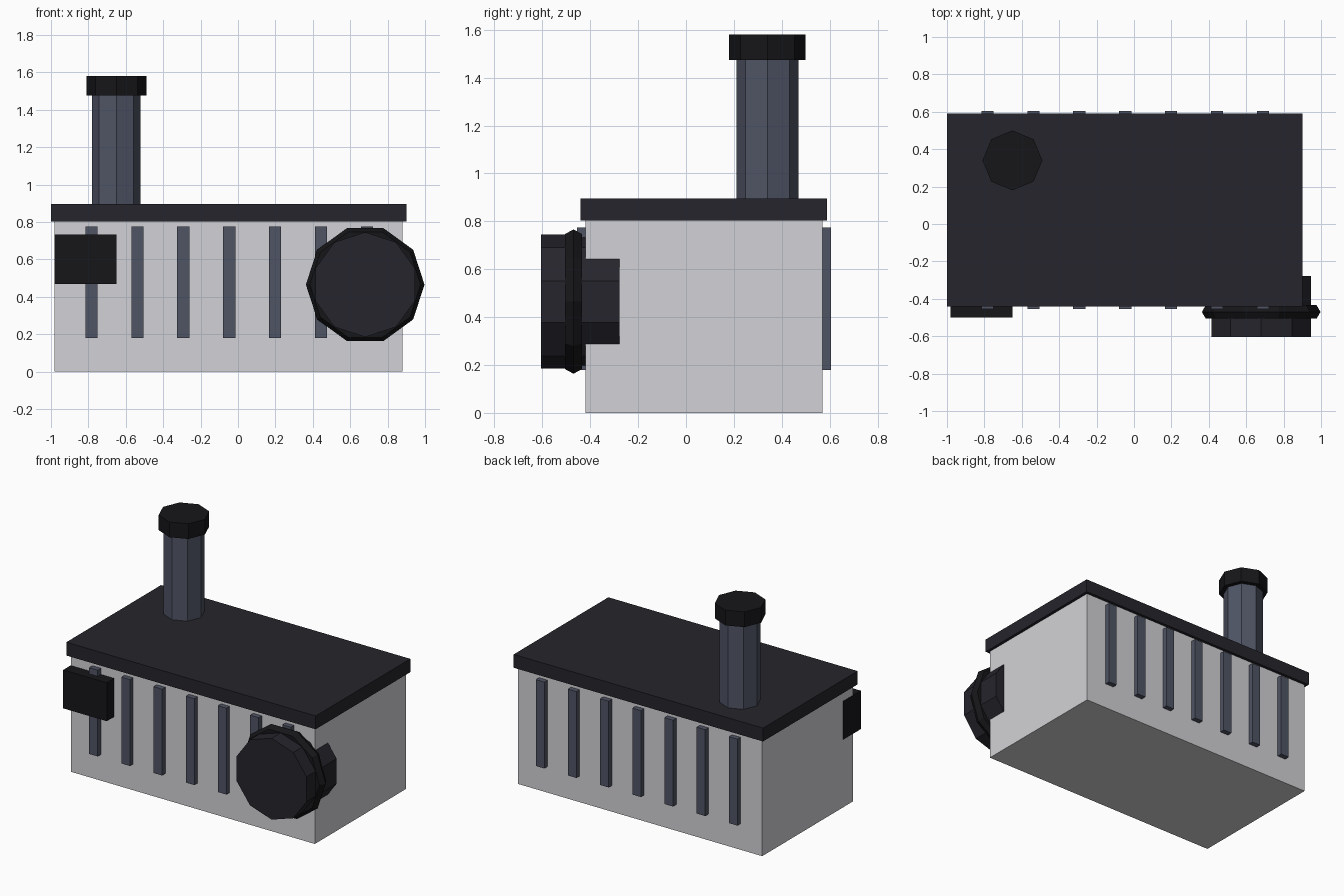
import bpy
from math import pi

if "Cube" in bpy.data.objects:
    bpy.data.objects.remove(bpy.data.objects["Cube"])


def paint(name, rgb):
    m = bpy.data.materials.new(name)
    m.diffuse_color = (*rgb, 1)
    m.use_nodes = True
    m.node_tree.nodes["Principled BSDF"].inputs["Base Color"].default_value = m.diffuse_color
    return m


PALE = paint("pale_grey", (0.65, 0.65, 0.68))
DARK = paint("dark_roof", (0.018, 0.018, 0.025))
BLACK = paint("black", (0.008, 0.008, 0.01))
STEEL = paint("blue_steel", (0.08, 0.09, 0.13))


def finish(name, mat):
    o = bpy.context.object
    o.name = name
    o.data.materials.append(mat)
    return o


def box(name, x, y, z, mat):
    """Box from (min, max) pairs."""
    bpy.ops.mesh.primitive_cube_add(size=1, location=[sum(p) / 2 for p in (x, y, z)])
    o = finish(name, mat)
    o.scale = [p[1] - p[0] for p in (x, y, z)]
    bpy.ops.object.transform_apply(location=False, rotation=False, scale=True)
    return o


def cylinder(name, sides, r, depth, loc, mat, rot=(0, 0, 0)):
    bpy.ops.mesh.primitive_cylinder_add(vertices=sides, radius=r, depth=depth,
                                        location=loc, rotation=rot)
    return finish(name, mat)


# Housing and overhanging lid
box("body", (-0.98, 0.88), (-0.42, 0.57), (0, 0.81), PALE)
box("lid", (-1.0, 0.9), (-0.44, 0.59), (0.803, 0.895), DARK)

# Vertical slats on front and back
for i in range(7):
    x = -0.783 + i * 0.2453
    for side, y in (("front", (-0.455, -0.395)), ("back", (0.545, 0.605))):
        box(f"{side}_slat_{i + 1}", (x - 0.0325, x + 0.0325), y, (0.18, 0.775), STEEL)

# Exhaust pipe with cap
cylinder("exhaust_pipe", 8, 0.13, 0.65, (-0.65, 0.34, 1.155), STEEL)
cylinder("exhaust_cap", 8, 0.16, 0.105, (-0.65, 0.34, 1.5275), BLACK)

# Control box on the front left corner
box("control_box", (-0.982, -0.65), (-0.50, -0.31), (0.467, 0.732), BLACK)

# Round drum on the front right corner with its faceted rim
cylinder("drum", 10, 0.28, 0.327, (0.68, -0.4415, 0.465), DARK, (pi / 2, 0, 0))
bpy.ops.mesh.primitive_torus_add(major_segments=10, minor_segments=6, major_radius=0.275,
                                 minor_radius=0.042, location=(0.68, -0.47, 0.465),
                                 rotation=(pi / 2, 0, 0))
finish("drum_rim", BLACK)
